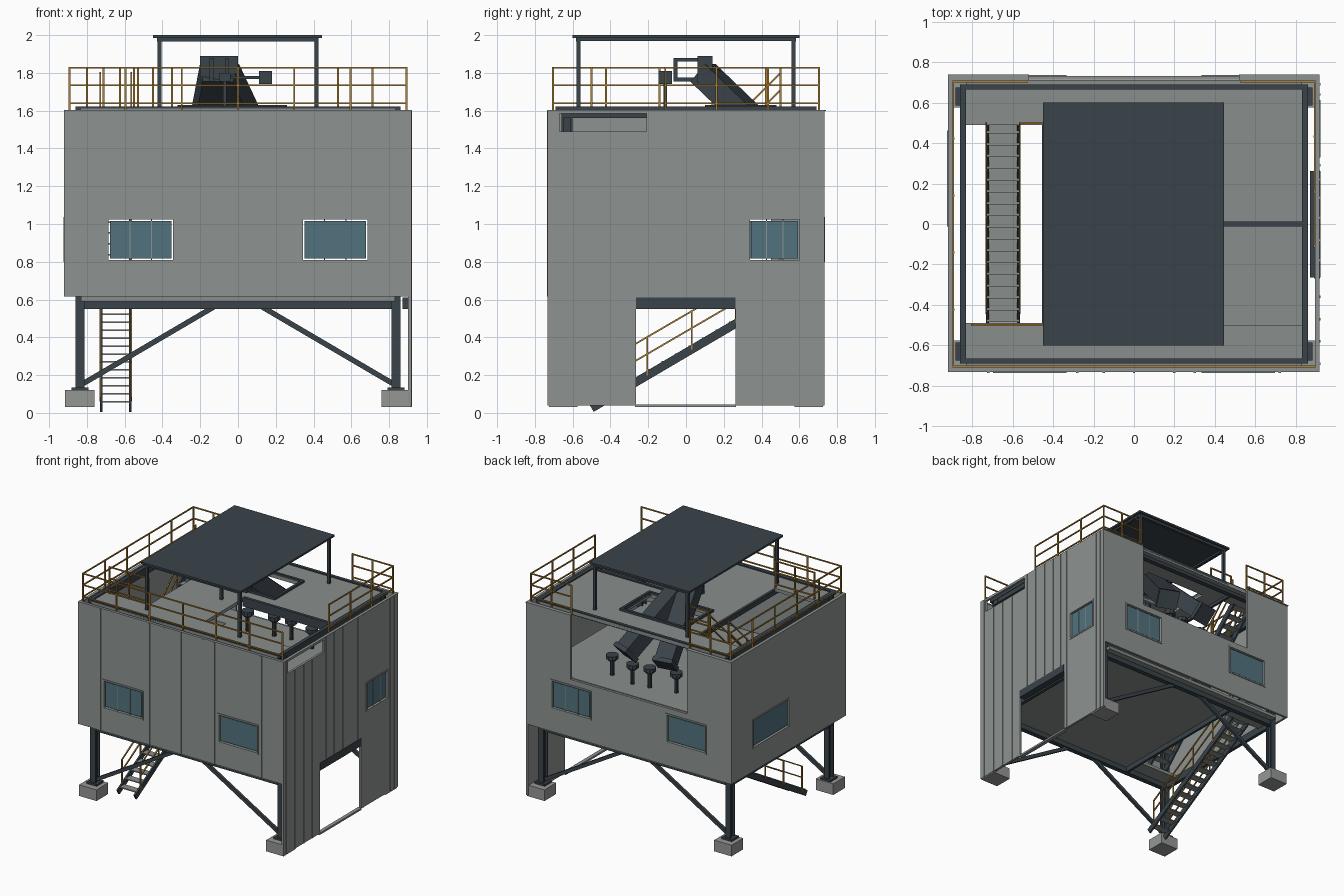
import bpy, bmesh, math
from mathutils import Vector, Matrix

if "Cube" in bpy.data.objects:
    bpy.data.objects.remove(bpy.data.objects["Cube"])

def mat(name, r, g, b):
    m = bpy.data.materials.new(name)
    m.diffuse_color = (r, g, b, 1)
    m.use_nodes = True
    m.node_tree.nodes["Principled BSDF"].inputs["Base Color"].default_value = m.diffuse_color
    return m

WALL = mat("cladding grey", .27, .295, .285)
DECK = mat("deck grey", .25, .275, .265)
CONC = mat("concrete grey", .30, .31, .30)
STEEL = mat("dark steel", .042, .056, .068)
GLASS = mat("blue glass", .085, .17, .21)
AMBER = mat("amber rail", .42, .22, .035)

def finish(name, bm, m):
    bmesh.ops.recalc_face_normals(bm, faces=bm.faces[:])
    me = bpy.data.meshes.new(name)
    bm.to_mesh(me)
    bm.free()
    me.materials.append(m)
    ob = bpy.data.objects.new(name, me)
    bpy.context.collection.objects.link(ob)
    return ob

def part(name, m, boxes=(), bars=()):
    """boxes: (x0,x1,y0,y1,z0,z1); bars: (start, end, width, height)."""
    bm = bmesh.new()
    for x0, x1, y0, y1, z0, z1 in boxes:
        M = Matrix.Translation(((x0+x1)/2, (y0+y1)/2, (z0+z1)/2)) @ Matrix.Diagonal((x1-x0, y1-y0, z1-z0, 1))
        bmesh.ops.create_cube(bm, size=1, matrix=M)
    for p, q, w, h in bars:
        p, q = Vector(p), Vector(q)
        d = q - p
        M = Matrix.Translation((p+q)/2) @ d.to_track_quat('Y', 'Z').to_matrix().to_4x4() @ Matrix.Diagonal((w, d.length, h, 1))
        bmesh.ops.create_cube(bm, size=1, matrix=M)
    return finish(name, bm, m)

def panel(name, m, axis, a, b, rect, holes):
    """Slab from a to b along axis, rect (u0,u1,v0,v1), with rectangular holes."""
    us = sorted({u for r in [rect] + holes for u in r[:2]})
    vs = sorted({v for r in [rect] + holes for v in r[2:]})
    def P(u, v):
        return {'x': (a, u, v), 'y': (u, a, v), 'z': (u, v, a)}[axis]
    bm = bmesh.new()
    V = {(u, v): bm.verts.new(P(u, v)) for u in us for v in vs}
    for u0, u1 in zip(us, us[1:]):
        for v0, v1 in zip(vs, vs[1:]):
            cu, cv = (u0+u1)/2, (v0+v1)/2
            if not any(h[0] < cu < h[1] and h[2] < cv < h[3] for h in holes):
                bm.faces.new((V[u0, v0], V[u1, v0], V[u1, v1], V[u0, v1]))
    bmesh.ops.delete(bm, geom=[v for v in bm.verts if not v.link_faces], context='VERTS')
    ext = bmesh.ops.extrude_face_region(bm, geom=bm.faces[:])
    off = Vector([(b-a) if axis == k else 0 for k in 'xyz'])
    bmesh.ops.translate(bm, vec=off, verts=[g for g in ext['geom'] if isinstance(g, bmesh.types.BMVert)])
    return finish(name, bm, m)

# ---- cladding walls with window, door and loading openings
WZ = (.81, 1.025)
fw = [(-.685, -.345, *WZ), (.345, .685, *WZ)]
lw, rw = (0, .45, *WZ), (.34, .60, *WZ)
panel("front_wall", WALL, 'y', -.732, -.714, (-.92, .90, .615, 1.6), fw)
panel("back_wall", WALL, 'y', .714, .732, (-.92, .90, .615, 1.6), fw + [(-.52, .52, 1.08, 1.6)])
panel("left_wall", WALL, 'x', -.92, -.902, (-.714, .714, .615, 1.6), [lw])
panel("right_wall", WALL, 'x', .90, .918, (-.732, .732, .04, 1.6),
      [rw, (-.265, .262, .04, .61), (-.67, -.21, 1.49, 1.585)])
part("front_wall_ribs", WALL, [(x-.006, x+.006, -.737, -.73, .615, 1.6)
     for x in (-.72, -.28, -.15, .0, .2, .3, .72)])
part("right_wall_ribs", WALL, [(.916, .922, y-.006, y+.006, .04, z)
     for y, z in ((-.69, 1.6), (-.58, 1.49), (-.47, 1.49), (-.36, 1.49), (.29, 1.6), (.64, 1.6), (.69, 1.6))]
     + [(.916, .922, y-.006, y+.006, .62, 1.6) for y in (-.18, -.08, .03, .13, .22)])

# ---- windows: glass plates, surrounding trims, mullions
def window(name, axis, c, out, r, panes):
    u0, u1, v0, v1 = r
    g = .008
    panel(name + "_glass", GLASS, axis, c-.003, c+.003, (u0+g, u1-g, v0+g, v1-g), [])
    panel(name + "_trim", WALL, axis, c+out*.006, c+out*.013, (u0-.012, u1+.012, v0-.012, v1+.012), [r])
    for i in range(1, panes):
        u = u0 + (u1-u0)*i/panes
        panel(name + "_mullion", WALL, axis, c-.005, c+.005, (u-.003, u+.003, v0, v1), [])
for i, r in enumerate(fw):
    window("front_window", 'y', -.724, -1, r, 3 - 2*i)
    window("back_window", 'y', .724, 1, r, 1 + 2*i)
window("left_window", 'x', -.911, -1, lw, 1)
window("right_window", 'x', .909, 1, rw, 3)
part("door_lintel", STEEL, [(.87, .922, -.265, .262, .55, .61)])
part("door_threshold", WALL, [(.89, .92, -.27, .265, .03, .045)])

# ---- footings, columns, braces and floor beams
S = (-1, 1)
part("footings", CONC, [(x*.837-.078, x*.837+.078, y*.65-.075, y*.65+.075, .03, .12) for x in S for y in S])
part("base_plates", STEEL, [(x*.837-.045, x*.837+.045, y*.63-.045, y*.63+.045, .12, .135) for x in S for y in S])
cols = []
for x in S:
    for y in S:
        cx, cy = x*.837, y*.63
        cols += [(cx-.024, cx+.024, cy+s*.024-.005, cy+s*.024+.005, .13, 1.6) for s in S]
        cols += [(cx-.006, cx+.006, cy-.024, cy+.024, .13, 1.6)]
part("columns", STEEL, cols)
part("diagonal_braces", STEEL, bars=[((x*.82, y*.63, .155), (x*.07, y*.63, .595), .022, .028) for x in S for y in S])
for nm, z0, z1 in (("lower", .55, .61), ("upper", 1.56, 1.60)):
    part(nm + "_floor_beams", STEEL,
         [(-.85, .85, y*.63-.02, y*.63+.02, z0, z1) for y in S]
         + [(x*.843-.013, x*.843+.013, -.65, .65, z0, z1) for x in S]
         + [(-.455, -.435, -.63, .63, z0, z1)])
part("roof_cross_beam", STEEL, [(.05, .85, -.012, .012, 1.55, 1.622)])

# ---- floors and roof deck
stair_hole = (-.83, -.45, -.49, .49)
panel("main_floor", DECK, 'z', .59, .615, (-.83, .83, -.70, .70), [stair_hole])
panel("mezzanine_floor", DECK, 'z', 1.055, 1.085, (-.83, .83, -.70, .712), [stair_hole])
panel("roof_deck", DECK, 'z', 1.585, 1.612, (-.83, .83, -.69, .69),
      [stair_hole, (.05, .83, -.5, 0), (-.3, .24, .12, .46)])
panel("roof_edge_frame", STEEL, 'z', 1.597, 1.622, (-.86, .86, -.69, .69), [(-.83, .83, -.665, .665)])
panel("chute_curb", STEEL, 'z', 1.60, 1.63, (-.32, .26, .10, .48), [(-.3, .24, .12, .46)])
panel("wall_cap", WALL, 'z', 1.597, 1.604, (-.92, .918, -.732, .732), [(-.895, .895, -.71, .71), (-.52, .52, .70, .74)])

# ---- stair flights with stringers, treads and handrails
XL, XR = -.73, -.565
def flight(name, y0, z0, y1, z1, n, posts):
    bars = [((x, y0, z0), (x, y1, z1), .014, .045) for x in (XL+.006, XR-.006)]
    part(name + "_stringers", STEEL, bars=bars)
    tr = []
    for i in range(n):
        t = (i + .6)/n
        y, z = y0+(y1-y0)*t, z0+(z1-z0)*t
        tr.append((XL, XR, y-.03, y+.03, z+.006, z+.014))
    part(name + "_treads", DECK, tr)
    rails = []
    for x in (XL, XR):
        rails += [((x, y0+.06, z0+h+.04), (x, y1, z1+h), .009, .009) for h in (.11, .20)]
        for i in range(posts):
            t = .06 + .94*i/(posts-1)
            y, z = y0+(y1-y0)*t, z0+(z1-z0)*t
            rails.append(((x, y, z), (x, y+.0001, z+.205), .009, .009))
    part(name + "_handrails", AMBER, bars=rails)
flight("lower_stair", -.50, .025, .50, .612, 14, 5)
flight("upper_stair", -.49, .62, .50, 1.60, 17, 5)

# ---- roof guard rails
def guard(name, p, q, n):
    (px, py), (qx, qy) = p, q
    bars = [((px, py, z), (qx, qy, z), .009, .009) for z in (1.64, 1.735, 1.827)]
    boxes = []
    for i in range(n + 1):
        x, y = px+(qx-px)*i/n, py+(qy-py)*i/n
        boxes.append((x-.005, x+.005, y-.005, y+.005, 1.60, 1.83))
    part(name, AMBER, boxes, bars)
guard("front_guard_rail", (-.893, -.705), (.893, -.705), 6)
guard("left_guard_rail", (-.893, -.705), (-.893, .705), 5)
guard("right_guard_rail", (.893, -.11), (.893, .705), 3)
guard("back_left_guard_rail", (-.893, .705), (-.53, .705), 2)
guard("back_right_guard_rail", (.53, .705), (.893, .705), 2)
guard("stair_end_guard_rail", (-.80, -.50), (-.45, -.50), 2)
guard("stair_top_guard_rail", (-.55, .50), (-.35, .50), 1)

# ---- canopy
part("canopy_roof", STEEL, [(-.45, .445, -.6, .6, 1.985, 2.0)])
part("canopy_frame", STEEL, [(-.43, .425, y*.57-.012, y*.57+.012, 1.965, 1.986) for y in S]
     + [(x*.415-.01, x*.415+.01, -.57, .57, 1.97, 1.986) for x in S])
part("canopy_posts", STEEL, [(x*.415-.011, x*.415+.011, y*.57-.011, y*.57+.011, 1.6, 1.97) for x in S for y in S])

# ---- forked discharge chute with drive
part("discharge_chutes", STEEL, bars=[
    ((-.125, .09, 1.80), (-.215, .58, 1.33), .14, .125),
    ((-.075, .09, 1.80), (.145, .58, 1.33), .14, .125)])
part("chute_outlet_collars", STEEL, bars=[
    ((-.211, .555, 1.354), (-.215, .58, 1.33), .16, .145),
    ((.135, .555, 1.354), (.145, .58, 1.33), .16, .145)])
part("chute_head", STEEL, [(-.20, .0, .06, .14, 1.75, 1.89)])
loop = []
for x in (-.14, -.06):
    loop += [(x-.01, x+.01, -.065, .07, 1.86, 1.88), (x-.01, x+.01, -.065, .07, 1.755, 1.775),
             (x-.01, x+.01, -.065, -.045, 1.755, 1.88)]
part("chute_service_loops", STEEL, loop)
part("chute_drive", STEEL, [(.11, .18, -.145, -.075, 1.74, 1.81), (-.06, .11, -.118, -.102, 1.767, 1.783),
                            (-.10, -.04, -.14, -.08, 1.755, 1.80), (-.08, -.06, -.12, -.10, 1.61, 1.76)])

# ---- short bollard valves on the mezzanine
bm = bmesh.new()
for x, y in ((.31, .50), (.10, .54), (-.04, .52), (-.25, .48)):
    for z, h, r in ((1.15, .14, .016), (1.235, .03, .048), (1.212, .02, .03)):
        bmesh.ops.create_cone(bm, cap_ends=True, segments=10, radius1=r, radius2=r, depth=h,
                              matrix=Matrix.Translation((x, y, z)))
finish("mezzanine_valves", bm, STEEL)
